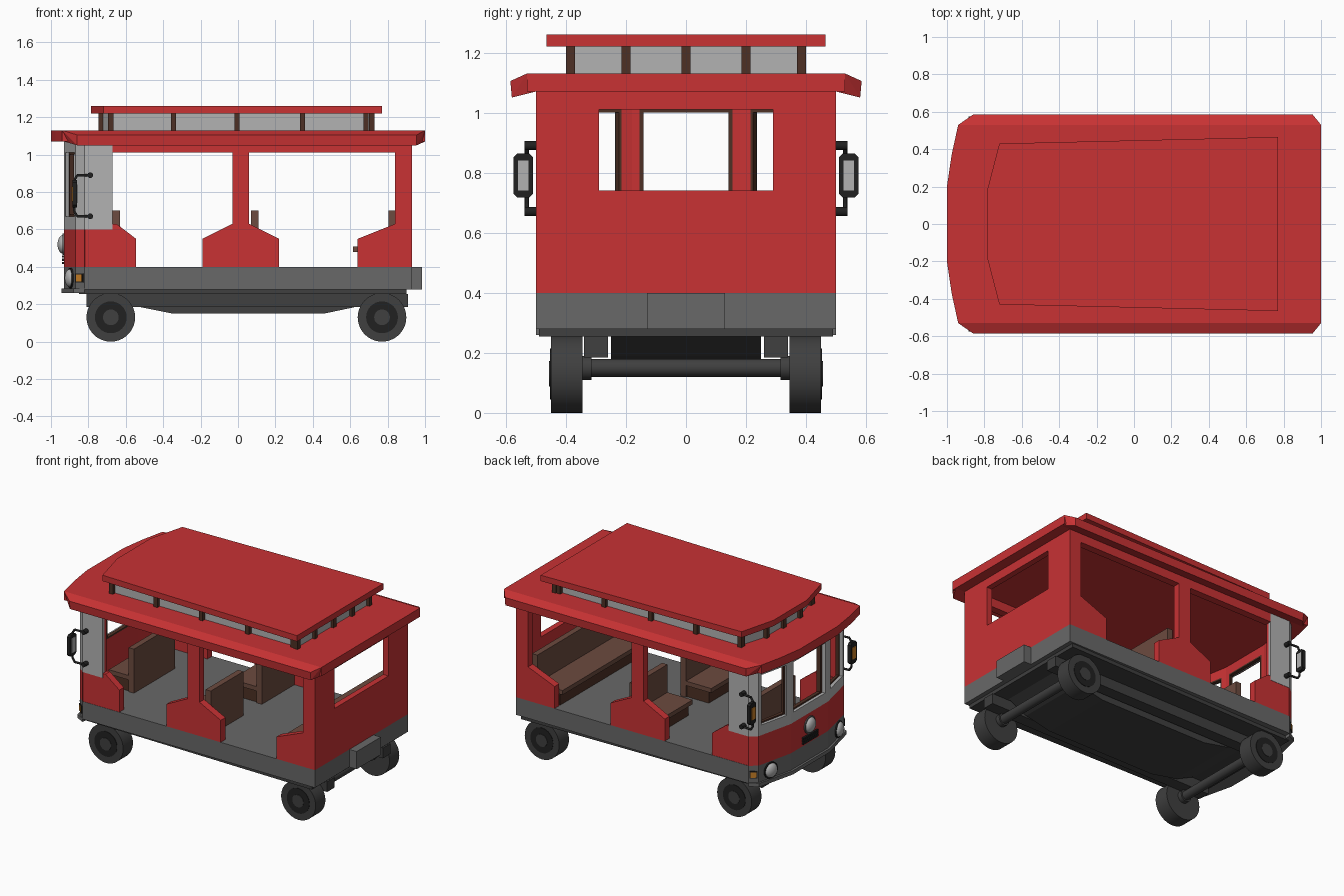
import bpy, bmesh, math
from mathutils import Vector

if "Cube" in bpy.data.objects:
    bpy.data.objects.remove(bpy.data.objects["Cube"])


def mat(name, r, g, b):
    m = bpy.data.materials.new(name)
    m.diffuse_color = (r, g, b, 1)
    m.use_nodes = True
    m.node_tree.nodes["Principled BSDF"].inputs["Base Color"].default_value = m.diffuse_color
    return m


RED = mat("red", 0.58, 0.032, 0.034)
BROWN = mat("dark_wood", 0.075, 0.03, 0.018)
SEAT = mat("seat_wood", 0.15, 0.07, 0.05)
GREY = mat("mid_grey", 0.14, 0.14, 0.14)
DARK = mat("dark_grey", 0.05, 0.05, 0.05)
BLACK = mat("black", 0.015, 0.015, 0.015)
LIGHT = mat("light_grey", 0.45, 0.45, 0.45)
AMBER = mat("amber", 0.6, 0.22, 0.02)


def part(name, solids, m):
    """One object made of convex solids, each given as a point list."""
    me = bpy.data.meshes.new(name)
    out = bmesh.new()
    for pts in solids:
        bm = bmesh.new()
        for p in pts:
            bm.verts.new(p)
        r = bmesh.ops.convex_hull(bm, input=bm.verts[:])
        junk = [v for v in r["geom_interior"] if isinstance(v, bmesh.types.BMVert)]
        bmesh.ops.delete(bm, geom=junk, context='VERTS')
        bmesh.ops.dissolve_limit(bm, angle_limit=0.01, verts=bm.verts[:], edges=bm.edges[:])
        bmesh.ops.recalc_face_normals(bm, faces=bm.faces[:])
        bm.to_mesh(me)
        bm.free()
        out.from_mesh(me)
    out.to_mesh(me)
    out.free()
    o = bpy.data.objects.new(name, me)
    bpy.context.collection.objects.link(o)
    me.materials.append(m)
    return o


def box(x0, x1, y0, y1, z0, z1):
    return [(x, y, z) for x in (x0, x1) for y in (y0, y1) for z in (z0, z1)]


def plan(pts, z0, z1):
    """Half plan outline mirrored over y = 0, extruded in z."""
    return [(x, s * y, z) for x, y in pts for s in (1, -1) for z in (z0, z1)]


def side(pts, y0, y1):
    return [(x, y, z) for x, z in pts for y in (y0, y1)]


def flip(solid):
    return [(x, -y, z) for x, y, z in solid]


def both(solids):
    return solids + [flip(s) for s in solids]


def smooth(o):
    bpy.ops.object.select_all(action='DESELECT')
    o.select_set(True)
    bpy.context.view_layer.objects.active = o
    bpy.ops.object.shade_smooth_by_angle(angle=math.radians(35))


def rod(name, a, b, r, m, n=32):
    a, b = Vector(a), Vector(b)
    bpy.ops.mesh.primitive_cylinder_add(vertices=n, radius=r, depth=(b - a).length, location=(a + b) / 2)
    o = bpy.context.object
    o.name = name
    o.rotation_euler = (b - a).to_track_quat('Z', 'Y').to_euler()
    o.data.materials.append(m)
    smooth(o)
    return o


def ball(name, loc, scale, m, rz=0):
    bpy.ops.mesh.primitive_uv_sphere_add(segments=24, ring_count=12, radius=1, location=loc, rotation=(0, 0, rz))
    o = bpy.context.object
    o.name = name
    o.scale = scale
    o.data.materials.append(m)
    smooth(o)


# Chassis, belly and rails
NOSE = [(-0.82, 0.5), (-0.87, 0.46), (-0.93, 0.2)]
part("chassis_floor", [plan(NOSE + [(0.93, 0.5)], 0.28, 0.40)], GREY)
part("rear_step", [box(0.92, 0.985, -0.13, 0.13, 0.28, 0.40)], GREY)
part("front_bumper", [plan([(-0.82, 0.5), (-0.88, 0.47), (-0.945, 0.2)], 0.26, 0.285)], GREY)
part("underplate", [plan([(-0.85, 0.46), (0.9, 0.49)], 0.255, 0.28)], DARK)
part("rails", both([box(-0.81, 0.91, 0.26, 0.34, 0.185, 0.255)]), DARK)
belly = [(-0.7, 0.26), (-0.55, 0.19), (-0.35, 0.15), (0.46, 0.15), (0.65, 0.19), (0.8, 0.26)]
part("belly", [side(belly, -0.25, 0.25)], DARK)

# Wheels and axles
for x in (-0.68, 0.77):
    rod("axle", (x, -0.36, 0.15), (x, 0.36, 0.15), 0.03, DARK)
    for s in (1, -1):
        rod("tyre", (x, s * 0.345, 0.13), (x, s * 0.45, 0.13), 0.13, DARK, 40)
        rod("wheel_rim", (x, s * 0.40, 0.13), (x, s * 0.453, 0.13), 0.085, BLACK)
        rod("wheel_hub", (x, s * 0.40, 0.13), (x, s * 0.456, 0.13), 0.042, DARK)
        rod("axle_collar", (x, s * 0.315, 0.15), (x, s * 0.35, 0.15), 0.04, DARK)

# Side walls with flared pillars
front_panel = [(-0.82, 0.40), (-0.545, 0.40), (-0.545, 0.55), (-0.65, 0.63), (-0.82, 0.63)]
mid_foot = [(-0.19, 0.40), (0.22, 0.40), (0.22, 0.55), (0.06, 0.63), (-0.03, 0.63), (-0.19, 0.55)]
rear_foot = [(0.64, 0.40), (0.93, 0.40), (0.93, 0.63), (0.84, 0.63), (0.64, 0.55)]
part("side_walls", both([
    side(front_panel, 0.45, 0.498), side(mid_foot, 0.45, 0.5), side(rear_foot, 0.45, 0.5),
    box(-0.03, 0.06, 0.45, 0.5, 0.63, 1.07), box(0.84, 0.93, 0.45, 0.5, 0.63, 1.07),
    box(-0.67, 0.93, 0.45, 0.5, 1.01, 1.07)]), RED)

# Rear wall around its window
part("rear_wall", [box(0.89, 0.93, -0.45, 0.45, 0.40, 0.74), box(0.89, 0.93, -0.45, 0.45, 1.01, 1.07)]
     + both([box(0.89, 0.93, 0.29, 0.45, 0.74, 1.01)]), RED)

# Front wall: grey outer skin and red lining following the nose outline
OUT = [(-0.67, 0.5)] + NOSE + [(-0.93, -0.2)]
MID = [(-0.67, 0.48), (-0.812, 0.48), (-0.855, 0.445), (-0.91, 0.19), (-0.91, -0.19)]
INN = [(-0.67, 0.46), (-0.805, 0.46), (-0.84, 0.43), (-0.885, 0.18), (-0.885, -0.18)]


def strip(i, a, b, z0, z1, outer, inner):
    pts = []
    for line in (outer, inner):
        p, q = Vector(line[i]), Vector(line[i + 1])
        for t in (a, b):
            c = p.lerp(q, t)
            pts += [(c.x, c.y, z0), (c.x, c.y, z1)]
    return pts


def window(i, a, b, outer, inner, z0, z1, zs):
    return [strip(i, 0, 1, zs, z0, outer, inner), strip(i, 0, 1, z1, 1.07, outer, inner),
            strip(i, 0, a, z0, z1, outer, inner), strip(i, b, 1, z0, z1, outer, inner)]


def face(outer, inner, zs, g=0.0):
    angled = window(2, 0.08 + g, 0.86 - g, outer, inner, 0.67, 1.01, zs)
    centre = window(3, 0.07 + g, 0.93 - g, outer, inner, 0.67, 1.01, zs)
    corner = [strip(i, 0, 1, zs, 1.07, outer, inner) for i in (0, 1)]
    return both(angled + corner) + centre


part("windscreen_frame", face(OUT, MID, 0.60), LIGHT)
part("windscreen_lining", face(MID, INN, 0.60), RED)
part("front_apron", both([strip(i, 0, 1, 0.40, 0.60, OUT, INN) for i in (1, 2)])
     + [strip(3, 0, 1, 0.40, 0.60, OUT, INN)], RED)
# Thin wooden window trim
trim = []
for i, a, b in ((2, 0.08, 0.86), (3, 0.07, 0.93)):
    w = 0.035
    t = [strip(i, a, a + w, 0.67, 1.01, MID, INN), strip(i, b - w, b, 0.67, 1.01, MID, INN),
         strip(i, a, b, 0.67, 0.68, MID, INN), strip(i, a, b, 1.0, 1.01, MID, INN)]
    trim += both(t) if i == 2 else t
part("window_trim", trim, BROWN)

# Main roof with drooping eaves
eave = [(-0.94, 0.53, 1.13), (1.0, 0.53, 1.13), (-0.86, 0.585, 1.105), (0.955, 0.585, 1.105),
        (-0.86, 0.58, 1.05), (0.955, 0.58, 1.05), (-0.93, 0.5, 1.07), (1.0, 0.5, 1.07)]
part("roof", [plan([(-1.0, 0.2), (-0.975, 0.37), (-0.94, 0.53), (1.0, 0.53)], 1.07, 1.13)] + both([eave]), RED)

# Raised roof with clerestory glass and posts
part("clerestory_glass", [plan([(-0.725, 0.18), (-0.67, 0.37), (0.71, 0.37)], 1.13, 1.22)], LIGHT)
posts = [box(x - 0.014, x + 0.014, 0.355, 0.395, 1.13, 1.22) for x in (-0.68, -0.345, -0.005, 0.345, 0.685)]
posts += [box(0.70, 0.73, y - 0.015, y + 0.015, 1.13, 1.22) for y in (0, 0.2, 0.385)]
posts += [box(-0.745, -0.715, y - 0.015, y + 0.015, 1.13, 1.22) for y in (0, 0.18)]
part("clerestory_posts", both(posts), BROWN)
part("upper_roof", [plan([(-0.785, 0.18), (-0.72, 0.43), (0.77, 0.465)], 1.22, 1.26)], RED)


# Seats: base, cushion and backrest
def seat(name, x0, x1, y0, y1):
    part(name + "_base", [box(x0 + 0.025, x1 - 0.01, y0 + 0.01, y1 - 0.01, 0.40, 0.48)], BROWN)
    part(name, [box(x0, x1, y0, y1, 0.48, 0.51), box(x1 - 0.04, x1, y0, y1, 0.40, 0.70)], SEAT)


seat("rear_bench", 0.615, 0.845, -0.45, 0.45)
seat("driver_seat", -0.82, -0.63, -0.22, 0.22)
seat("middle_seat_left", -0.12, 0.11, 0.1, 0.45)
seat("middle_seat_right", -0.12, 0.11, -0.45, -0.1)

# Lamps, grille and indicators
rod("centre_lamp_ring", (-0.92, 0, 0.52), (-0.937, 0, 0.52), 0.058, GREY)
ball("centre_lamp", (-0.935, 0, 0.52), (0.03, 0.05, 0.05), LIGHT)
part("grille", [box(-0.942, -0.92, -0.08, 0.08, z, z + 0.012) for z in (0.415, 0.432, 0.449)], BLACK)
for s in (1, -1):
    c, n = Vector((-0.892, s * 0.365, 0.34)), Vector((-0.974, s * 0.225, 0))
    rod("headlight_ring", c - n * 0.01, c + n * 0.008, 0.055, BLACK)
    ball("headlight", c + n * 0.006, (0.028, 0.048, 0.048), LIGHT, math.atan2(n.y, n.x))
    for nm, e, h, d, m in (("indicator_frame", 0.12, 0.025, 0.006, BLACK), ("indicator", 0.2, 0.018, 0.009, AMBER)):
        p, q = Vector((-0.82, 0.5)), Vector((-0.87, 0.46))
        w = Vector((-0.62, 0.78)) * d
        pts = [(v.x, s * v.y, 0.34 + k * h) for u in (e, 1 - e) for k in (1, -1)
               for v in (p.lerp(q, u) + w, p.lerp(q, u) - w)]
        part(nm, [pts], m)

    # Wing mirror on its bracket
    for z, k in ((0.67, 1), (0.89, -1)):
        rod("mirror_mount", (-0.79, s * 0.495, z), (-0.79, s * 0.537, z), 0.015, BLACK, 16)
        rod("mirror_arm", (-0.79, s * 0.525, z), (-0.86, s * 0.53, z), 0.007, BLACK, 12)
        rod("mirror_elbow", (-0.86, s * 0.53, z), (-0.875, s * 0.53, z + k * 0.025), 0.007, BLACK, 12)
    rod("mirror_bar", (-0.875, s * 0.53, 0.695), (-0.875, s * 0.53, 0.865), 0.007, BLACK, 12)
    shell = [(x, s * (0.542 + a), 0.79 + b) for x in (-0.885, -0.862)
             for a, b in ((0.033, 0.06), (0.02, 0.073), (-0.02, 0.073), (-0.033, 0.06),
                          (-0.033, -0.06), (-0.02, -0.073), (0.02, -0.073), (0.033, -0.06))]
    part("mirror_shell", [shell], BLACK)
    y = sorted((s * 0.524, s * 0.56))
    part("mirror_glass", [box(-0.87, -0.859, y[0], y[1], 0.74, 0.84)], LIGHT)
    part("mirror_indicator", [box(-0.889, -0.88, y[0], y[1], 0.75, 0.83)], AMBER)
